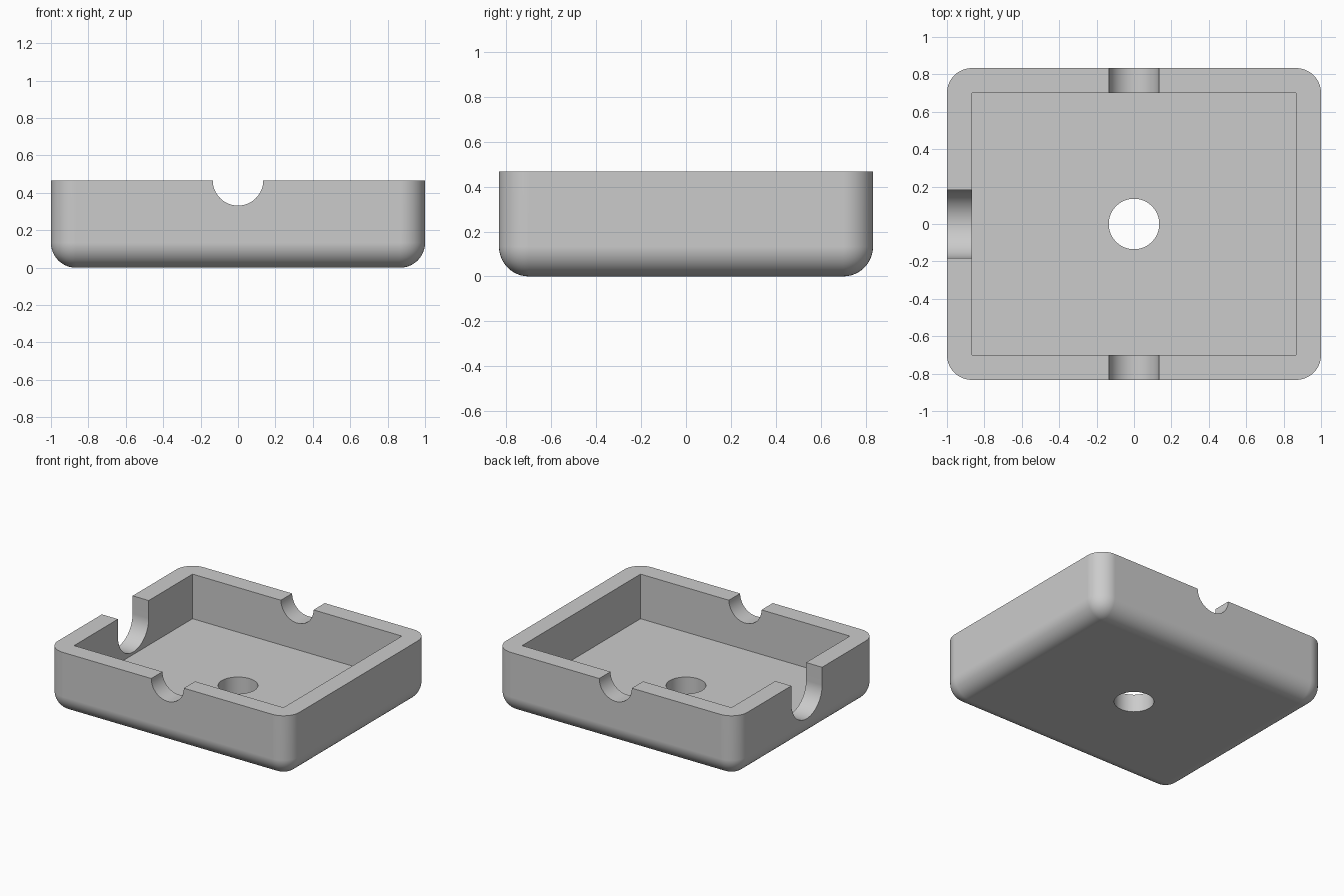
import bpy, bmesh
from math import sin, cos, pi
from mathutils import Vector

if "Cube" in bpy.data.objects:
    bpy.data.objects.remove(bpy.data.objects["Cube"], do_unlink=True)

WIDTH, DEPTH, HEIGHT = 2.0, 1.667, 0.467
WALL = 0.133
HOLE = 0.135
SLOT = 0.182

grey = bpy.data.materials.new("light grey")
grey.use_nodes = True
colour = (0.6, 0.6, 0.6, 1)
grey.diffuse_color = colour
grey.node_tree.nodes["Principled BSDF"].inputs["Base Color"].default_value = colour


def to_object(name, bm):
    bmesh.ops.recalc_face_normals(bm, faces=bm.faces)
    mesh = bpy.data.meshes.new(name)
    bm.to_mesh(mesh)
    bm.free()
    obj = bpy.data.objects.new(name, mesh)
    bpy.context.collection.objects.link(obj)
    mesh.materials.append(grey)
    return obj


def box(low, high):
    low, high = Vector(low), Vector(high)
    bm = bmesh.new()
    bmesh.ops.create_cube(bm, size=1)
    bmesh.ops.scale(bm, vec=high - low, verts=bm.verts)
    bmesh.ops.translate(bm, vec=(low + high) / 2, verts=bm.verts)
    return bm


def prism(name, points, push):
    """Extrude a closed outline along a vector."""
    bm = bmesh.new()
    face = bm.faces.new([bm.verts.new(p) for p in points])
    new = bmesh.ops.extrude_face_region(bm, geom=[face], use_keep_orig=True)["geom"]
    bmesh.ops.translate(bm, vec=push, verts=[v for v in new if isinstance(v, bmesh.types.BMVert)])
    return to_object(name, bm)


def circle(r, steps=64):
    return [(r * cos(2 * pi * i / steps), r * sin(2 * pi * i / steps)) for i in range(steps)]


# Outer body: rounded upright and bottom edges, crisp flat rim
bm = box((-WIDTH / 2, -DEPTH / 2, 0), (WIDTH / 2, DEPTH / 2, HEIGHT))
rounded = [e for e in bm.edges if min(v.co.z for v in e.verts) < 0.01]
bmesh.ops.bevel(bm, geom=rounded, offset=WALL, segments=12, profile=0.5, affect='EDGES')
tray = to_object("tray", bm)

# Cutters: inner cavity, floor hole, front and back notches, side slot
ix, iy = WIDTH / 2 - WALL, DEPTH / 2 - WALL
cavity = to_object("cavity_cutter", box((-ix, -iy, WALL), (ix, iy, 1)))
floor_hole = prism("floor_hole_cutter", [(u, v, -0.2) for u, v in circle(HOLE)], (0, 0, 0.5))
notches = prism("notch_cutter", [(u, -1, HEIGHT + v) for u, v in circle(HOLE)], (0, 2, 0))
arc = [(SLOT * cos(pi + pi * i / 32), SLOT * sin(pi + pi * i / 32)) for i in range(33)]
outline = arc + [(SLOT, 0.4), (-SLOT, 0.4)]
slot = prism("slot_cutter", [(-1.2, u, HEIGHT - WALL + v) for u, v in outline], (0.7, 0, 0))

bpy.ops.object.select_all(action='DESELECT')
tray.select_set(True)
bpy.context.view_layer.objects.active = tray
for cutter in (cavity, floor_hole, notches, slot):
    cutter.hide_render = True
    mod = tray.modifiers.new(cutter.name, 'BOOLEAN')
    mod.operation = 'DIFFERENCE'
    mod.solver = 'EXACT'
    mod.object = cutter
    bpy.ops.object.modifier_apply(modifier=mod.name)
    bpy.data.objects.remove(cutter, do_unlink=True)

# Smooth rounds, crisp cut edges, flat large faces
bpy.ops.object.shade_smooth_by_angle(angle=pi / 6)
normals = tray.modifiers.new("Weighted normals", 'WEIGHTED_NORMAL')
normals.keep_sharp = True
